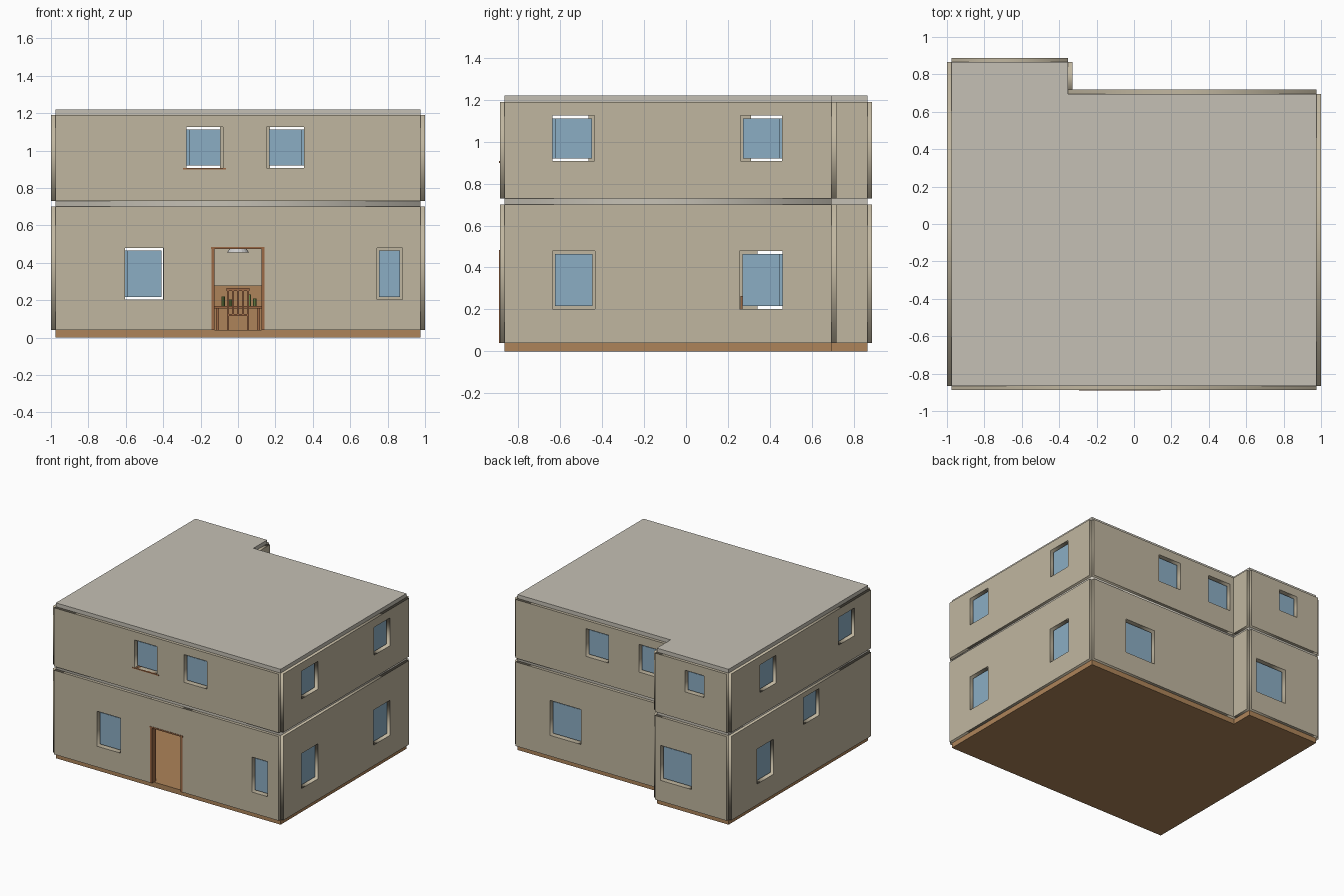
import bpy, math
from mathutils import Matrix

if "Cube" in bpy.data.objects:
    bpy.data.objects.remove(bpy.data.objects["Cube"])

def material(name, r, g, b, a=1):
    m = bpy.data.materials.new(name)
    m.diffuse_color = (r, g, b, a)
    m.use_nodes = True
    m.node_tree.nodes["Principled BSDF"].inputs["Base Color"].default_value = m.diffuse_color
    return m

WALL = material("plaster", 0.53, 0.47, 0.35)
SLAB = material("concrete", 0.56, 0.53, 0.46)
WOOD = material("wood", 0.42, 0.23, 0.10)
TRIM = material("dark_wood", 0.33, 0.14, 0.06)
GLASS = material("glass", 0.26, 0.42, 0.55)
PLANT = material("plant", 0.20, 0.30, 0.08)

def finish(name, mesh, mat):
    ob = bpy.data.objects.new(name, mesh)
    bpy.context.collection.objects.link(ob)
    mesh.materials.clear()
    mesh.materials.append(mat)
    return ob

def box(name, x0, x1, y0, y1, z0, z1, mat):
    v = [(x, y, z) for z in (z0, z1) for x, y in ((x0, y0), (x1, y0), (x1, y1), (x0, y1))]
    f = [(3, 2, 1, 0), (4, 5, 6, 7)] + [(i, (i + 1) % 4, (i + 1) % 4 + 4, i + 4) for i in range(4)]
    me = bpy.data.meshes.new(name)
    me.from_pydata(v, [], f)
    return finish(name, me, mat)

def plate(name, outer, holes, thick, matrix, mat):
    """Flat rectangle with rectangular holes, thickened about its centre plane."""
    cu = bpy.data.curves.new(name, 'CURVE')
    cu.dimensions = '2D'
    cu.fill_mode = 'BOTH'
    cu.extrude = thick / 2
    for a0, a1, b0, b1 in [outer] + holes:
        sp = cu.splines.new('POLY')
        sp.points.add(3)
        for p, (u, v) in zip(sp.points, ((a0, b0), (a1, b0), (a1, b1), (a0, b1))):
            p.co = (u, v, 0, 1)
        sp.use_cyclic_u = True
    tmp = bpy.data.objects.new(name + "_tmp", cu)
    bpy.context.collection.objects.link(tmp)
    bpy.context.view_layer.update()
    me = bpy.data.meshes.new_from_object(tmp.evaluated_get(bpy.context.evaluated_depsgraph_get()))
    bpy.data.objects.remove(tmp)
    me.transform(matrix)
    return finish(name, me, mat)

T = 0.047                     # wall thickness
X, YF, YB, YE, XE = 0.976, -0.865, 0.695, 0.865, -0.352   # wall centre lines
LOW, HIGH = (0.04, 0.70), (0.73, 1.19)
RX = Matrix.Rotation(math.pi / 2, 4, 'X')
RZ = Matrix.Rotation(math.pi / 2, 4, 'Z')

def wall(name, axis, pos, a0, a1, zs, windows, doors=()):
    """Wall along x or y with window openings, each holding a loose pane."""
    if axis == 'x':
        m = Matrix.Translation((0, pos, 0)) @ RX
    else:
        m = Matrix.Translation((pos, 0, 0)) @ RZ @ RX
    plate(name, (a0, a1, *zs), list(windows) + list(doors), T, m, WALL)
    for i, (u0, u1, z0, z1) in enumerate(windows):
        e = 0.013
        a, b, c, d = u0 + e, u1 - e, pos - 0.004, pos + 0.004
        r = (a, b, c, d) if axis == 'x' else (c, d, a, b)
        box(f"{name}_pane_{i}", *r, z0 + e, z1 - e, GLASS)

L, U = (0.203, 0.478), (0.907, 1.125)

# ground floor walls
wall("front_wall_left", 'x', YF, -X, -0.14, LOW, [(-0.603, -0.397, *L)])
wall("front_wall_right", 'x', YF, 0.14, X, LOW, [(0.742, 0.879, *L)])
box("front_wall_over_door", -0.14, 0.14, YF - T / 2, YF + T / 2, 0.48, 0.70, WALL)
wall("right_wall", 'y', X, YF, YB, LOW, [(-0.638, -0.434, *L), (0.256, 0.46, *L)])
wall("left_wall", 'y', -X, YF, YE, LOW, [(0.34, 0.545, *L), (-0.225, -0.03, 0.45, 0.66)])
wall("back_wall", 'x', YB, XE, X, LOW, [(0.41, 0.68, *L)])
wall("annex_back_wall", 'x', YE, -X, XE, LOW, [(-0.67, -0.40, *L)])
wall("annex_side_wall", 'y', XE, YB, YE, LOW, [])

# upper floor walls
wall("upper_front_wall", 'x', YF, -X, X, HIGH, [(-0.276, -0.08, *U), (0.152, 0.353, *U)])
wall("upper_right_wall", 'y', X, YF, YB, HIGH, [(-0.638, -0.436, *U), (0.26, 0.458, *U)])
wall("upper_left_wall", 'y', -X, YF, YE, HIGH, [(0.31, 0.51, *U), (-0.665, -0.465, *U)])
wall("upper_back_wall", 'x', YB, XE, X, HIGH, [(0.17, 0.367, *U), (-0.295, -0.095, *U)])
wall("upper_annex_back_wall", 'x', YE, -X, XE, HIGH, [(-0.78, -0.615, 0.955, 1.125)])
wall("upper_annex_side_wall", 'y', XE, YB, YE, HIGH, [])

# floor, middle slab with stair opening, roof
for name, z0, z1, mat in (("floor", 0, 0.04, WOOD), ("roof", 1.19, 1.22, SLAB)):
    box(name, -X, X, YF, YB, z0, z1, mat)
    box("annex_" + name, -X, XE, YB, YE, z0, z1, mat)
plate("middle_slab", (-X, X, YF, YB), [(-0.95, -0.62, -0.55, 0.15)], 0.03,
      Matrix.Translation((0, 0, 0.715)), SLAB)
box("annex_middle_slab", -X, XE, YB, YE, 0.70, 0.73, SLAB)

# door frame and upper sill
yf0, yf1 = YF - T / 2 - 0.003, YF + T / 2 + 0.003
for s in (-1, 1):
    box("door_jamb", *sorted((s * 0.125, s * 0.141)), yf0, yf1, 0.04, 0.475, TRIM)
box("door_lintel", -0.145, 0.143, yf0, yf1, 0.473, 0.484, TRIM)
box("window_sill", -0.295, -0.065, yf0, yf1, 0.899, 0.907, TRIM)

# staircase along the left wall with upper railing
for i in range(12):
    y = 0.15 - i * 0.058
    box(f"stair_step_{i}", -0.93, -0.66, y - 0.058, y, 0.04 + i * 0.055, 0.095 + i * 0.055, WOOD)
box("stair_rail", -0.615, -0.60, -0.55, 0.15, 0.885, 0.90, TRIM)
for i in range(8):
    box("baluster", -0.612, -0.603, -0.545 + i * 0.098, -0.536 + i * 0.098, 0.73, 0.885, TRIM)

# dining table
def legs(name, cx, cy, hx, hy, z1, r):
    for sx in (-1, 1):
        for sy in (-1, 1):
            x, y = cx + sx * hx, cy + sy * hy
            box(name, x - r, x + r, y - r, y + r, 0.04, z1, TRIM)

box("table_top", -0.13, 0.13, -0.25, 0.15, 0.155, 0.17, TRIM)
legs("table_leg", 0, -0.05, 0.11, 0.18, 0.155, 0.008)

# dining chairs at both ends of the table
for s in (-1, 1):
    cy = -0.05 + s * 0.27
    box("chair_seat", -0.06, 0.06, cy - 0.05, cy + 0.05, 0.115, 0.127, TRIM)
    legs("chair_leg", 0, cy, 0.053, 0.043, 0.115, 0.006)
    yb = cy + s * 0.045
    for i in range(5):
        x = -0.054 + i * 0.027
        box("chair_slat", x - 0.005, x + 0.005, yb - 0.005, yb + 0.005, 0.127, 0.25, TRIM)
    box("chair_back_rail", -0.062, 0.062, yb - 0.006, yb + 0.006, 0.25, 0.265, TRIM)

# bottles on the table and pendant lamp above
for x, y, h in ((-0.08, -0.1, 0.05), (-0.04, 0.02, 0.035), (0.06, -0.05, 0.06), (0.09, 0.08, 0.04)):
    bpy.ops.mesh.primitive_cylinder_add(vertices=10, radius=0.01, depth=h, location=(x, y, 0.17 + h / 2))
    bpy.context.object.name = "bottle"
    bpy.context.object.data.materials.append(PLANT)
bpy.ops.mesh.primitive_cone_add(vertices=16, radius1=0.06, radius2=0.02, depth=0.05, location=(0, -0.05, 0.48))
bpy.context.object.name = "lamp_shade"
box("lamp_cord", -0.003, 0.003, -0.053, -0.047, 0.505, 0.70, TRIM)

# low cabinet on the back wall
box("back_cabinet", -0.25, 0.35, 0.55, YB - T / 2, 0.04, 0.28, WOOD)
